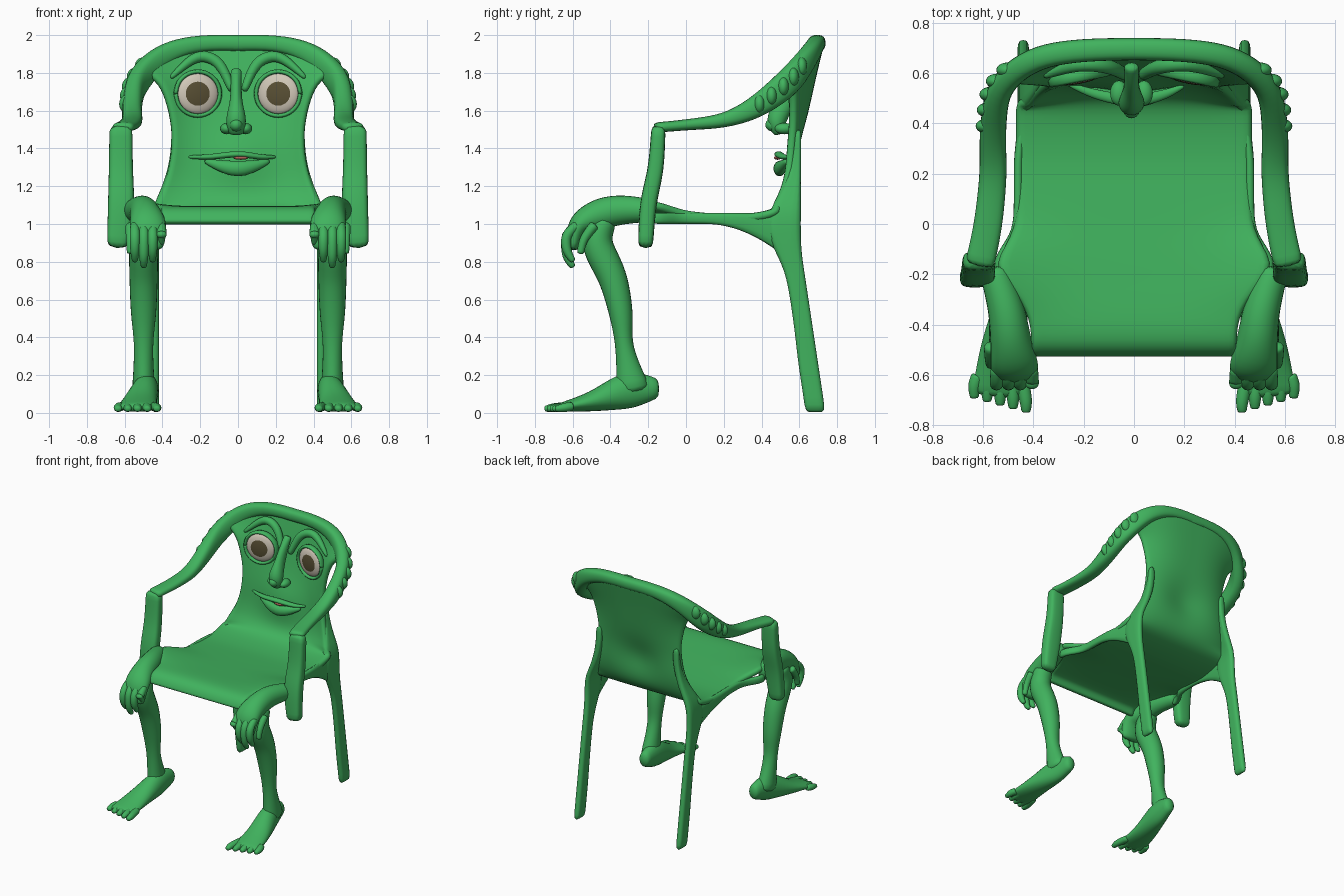
import bpy, bmesh, math
from mathutils import Vector

if "Cube" in bpy.data.objects:
    bpy.data.objects.remove(bpy.data.objects["Cube"])


def material(name, *rgb):
    m = bpy.data.materials.new(name)
    m.use_nodes = True
    m.diffuse_color = (*rgb, 1)
    shader = m.node_tree.nodes["Principled BSDF"]
    shader.inputs["Base Color"].default_value = (*rgb, 1)
    return m


GREEN = material("green plastic", .052, .45, .112)
CREAM = material("eye cream", .64, .58, .48)
BROWN = material("iris brown", .1, .08, .035)
PINK = material("mouth pink", .4, .12, .09)


def finish(name, bm, materials=(GREEN,), mirror=False, thickness=0, rounding=1):
    """Turn a bmesh into a smooth shaded object with its modifiers."""
    bmesh.ops.recalc_face_normals(bm, faces=bm.faces)
    mesh = bpy.data.meshes.new(name)
    bm.to_mesh(mesh)
    bm.free()
    for m in materials:
        mesh.materials.append(m)
    for polygon in mesh.polygons:
        polygon.use_smooth = True
    obj = bpy.data.objects.new(name, mesh)
    bpy.context.collection.objects.link(obj)
    if thickness:
        solid = obj.modifiers.new("Thickness", "SOLIDIFY")
        solid.thickness, solid.offset = thickness, 0
    if rounding:
        soft = obj.modifiers.new("Rounding", "SUBSURF")
        soft.levels = soft.render_levels = rounding
    if mirror:
        obj.modifiers.new("Mirror", "MIRROR")
    return obj


def ease(keys, count):
    """Sample a smooth curve through evenly spaced keys (numbers or vectors)."""
    last = len(keys) - 1
    samples = []
    for i in range(count):
        t = last * i / (count - 1)
        k = max(min(int(t), last - 1), 0)
        f = t - k
        a, b, c, d = (keys[min(max(k + j, 0), last)] for j in (-1, 0, 1, 2))
        bend = (a * 2 - b * 5 + c * 4 - d) + ((b - c) * 3 + d - a) * f
        samples.append(b + ((c - a) + bend * f) * (f / 2))
    return samples


def skin(bm, rows, closed=False):
    """Join rows of points with quads."""
    rows = [[bm.verts.new(p) for p in row] for row in rows]
    for a, b in zip(rows, rows[1:]):
        for i in range(len(a) if closed else len(a) - 1):
            j = (i + 1) % len(a)
            bm.faces.new((a[i], a[j], b[j], b[i]))
    return rows


def sheet(name, rows, **options):
    bm = bmesh.new()
    skin(bm, rows)
    return finish(name, bm, **options)


def sweep(name, path, widths, depths, across="X", box=1, sides=12, **options):
    """Loft rounded sections along a path; widths lie along the named axis."""
    axis = Vector([float(letter == across) for letter in "XYZ"])
    count = 3 * len(path) - 2
    points = ease([Vector(p) for p in path], count)
    rings = []
    for i, (point, w, d) in enumerate(zip(points, ease(widths, count), ease(depths, count))):
        along = points[min(i + 1, count - 1)] - points[max(i - 1, 0)]
        u = (axis - along * axis.dot(along) / along.length_squared).normalized()
        v = along.normalized().cross(u)
        ring = []
        for k in range(sides):
            turn = math.tau * k / sides
            c, s = (math.copysign(abs(q) ** box, q) for q in (math.cos(turn), math.sin(turn)))
            ring.append(point + u * c * w + v * s * d)
        rings.append(ring)
    bm = bmesh.new()
    rings = skin(bm, rings, closed=True)
    bm.faces.new(rings[0])
    bm.faces.new(rings[-1])
    return finish(name, bm, **options)


def in_plane(x, *pairs):
    """A path of (y, z) pairs at one distance from the middle."""
    return [(x, y, z) for y, z in pairs]


def blob(name, centre, size, **options):
    bm = bmesh.new()
    bmesh.ops.create_uvsphere(bm, u_segments=20, v_segments=12, radius=1)
    for v in bm.verts:
        v.co = Vector(centre) + v.co * Vector(size).to_3d().length if isinstance(size, float) \
            else [c + p * s for c, p, s in zip(centre, v.co, size)]
    return finish(name, bm, rounding=0, **options)


def hill(value, centre, spread):
    return math.exp(-((value - centre) / spread) ** 2)


def back_width(z):
    """Half width of the backrest, waisted in the middle."""
    return min(.5, .35 + .75 * (z - 1.45) ** 2)


def seat_width(y):
    """Half width of the seat, flaring out to meet the arm posts."""
    taper = min(max((y + .4) / .3, 0), 1)
    return .41 + .06 * taper + .1 * hill(y, -.18, .1)


def shell_row(y, z, steps=12):
    """One row across the chair, with the mouth swelling out of the backrest."""
    back = z > 1.1
    width = back_width(z) if back else seat_width(y)
    bow = .05 + .2 * max(z - 1.5, 0) if back else 0
    droop = .19 * max((z - 1.7) / .3, 0) ** 1.5 - .05 * hill(y, -.18, .12)
    row = []
    for i in range(-steps, steps + 1):
        s = abs(i / steps) ** 3
        x = width * i / steps
        swell = .05 * hill(x, 0, .2) * hill(z, 1.33, .14) if back else 0
        row.append((x, y - bow * s - swell, z - droop * s))
    return row


# Backrest flowing into the seat
profile = in_plane(0, (.715, 1.98), (.66, 1.75), (.61, 1.5), (.585, 1.25), (.5, 1.08),
                   (.3, 1.03), (.05, 1.04), (-.2, 1.06), (-.45, 1.07), (-.51, 1))
sheet("back_and_seat_shell",
      [shell_row(p.y, p.z) for p in ease([Vector(p) for p in profile], 34)], thickness=.045)

# Rolled top rim running down into both armrests
rim = [(-.1, .695, 1.955), (.2, .69, 1.955), (.4, .65, 1.89), (.53, .54, 1.75),
       (.56, .37, 1.62), (.56, .2, 1.55), (.58, 0, 1.525), (.615, -.17, 1.51)]
sweep("top_rim_and_armrests", rim, [.045, .045, .06, .075, .06, .04, .03, .028],
      [.045, .05, .055, .06], across="Z", box=.75, mirror=True)

# Knobbly bumps along the outer rim
for i, p in enumerate(ease([Vector(p) for p in rim], 40)[14:24:2]):
    blob(f"rim_bump_{i + 1}", (p.x + .025, p.y + .01, p.z + .01), (.045, .03, .05), mirror=True)

# Arm posts
sweep("arm_posts", [(.62, -.145, 1.525), (.62, -.16, 1.3), (.62, -.2, 1.1), (.64, -.215, .87)],
      [.062, .065, .07, .055], [.038, .043, .045, .04], box=.55, mirror=True)

# Back legs rising into the sides of the backrest
leg_rows = []
for i, front in enumerate(ease([.63, .595, .565, .52, .42, .54, .58], 19)):
    z = 1.5 * i / 18
    rear = max(.61, .74 - .15 * z)
    leg_rows.append([(min(.44, back_width(z) - .02), front + (rear - front) * k / 3, z)
                     for k in range(4)])
sheet("back_legs", leg_rows, thickness=.045, mirror=True)

# Side aprons under the seat, closing in on the back legs
apron_rows = []
for i in range(15):
    y = i / 20 - .2
    inset = .01 + .1 * max(y - .25, 0)
    bottom = 1 - max(y - .1, 0) ** 2
    apron_rows.append([(seat_width(y) - inset, y, z) for z in (1.06, (1.06 + bottom) / 2, bottom)])
sheet("seat_side_aprons", apron_rows, thickness=.035, mirror=True)

# Forearms and hands draped over the front corners
sweep("forearms", [(.56, -.17, 1.07), (.51, -.33, 1.075), (.49, -.46, 1.05),
                   (.475, -.57, .99), (.475, -.6, .86)],
      [.06, .075, .085, .1, .08], [.06, .08, .085, .06, .03], mirror=True)
for i in range(4):
    tip = .77 + .03 * (i - 2) ** 2
    sweep(f"finger_{i + 1}",
          in_plane(.405 + .047 * i, (-.57, 1), (-.63, .94), (-.63, tip + .06), (-.595, tip)),
          [.026, .03, .027, .016], [.026, .03, .027, .016], sides=8, mirror=True)
sweep("thumbs", in_plane(.57, (-.48, 1), (-.54, .92), (-.56, .84)),
      [.03, .02], [.03, .02], sides=8, mirror=True)

# Human front legs
sweep("front_legs", in_plane(.5, (-.42, 1.03), (-.47, .9), (-.39, .72), (-.345, .53),
                             (-.325, .34), (-.275, .1)),
      [.07, .08, .078, .07, .052, .065], [.06, .085, .08, .066, .05, .1], mirror=True)

# Feet and toes
sweep("feet", [(.47, -.14, .13), (.485, -.3, .12), (.52, -.5, .06), (.535, -.69, .025)],
      [.04, .068, .095, .115], [.05, .1, .055, .02], mirror=True)
for i in range(5):
    x, y = .43 + .051 * i, .014 * i - .75
    sweep(f"toe_{i + 1}", [(.45 + .042 * i, -.6, .035), (x, y + .05, .028), (x, y, .02)],
          [.03, .028, .018], [.026, .026, .015], sides=8, mirror=True)

# Nose
sweep("nose", in_plane(-.01, (.63, 1.82), (.58, 1.74), (.53, 1.65), (.48, 1.55), (.5, 1.475)),
      [.03, .03, .035, .055, .04], [.02, .04, .05, .055, .03])
blob("nose_tip", (-.01, .46, 1.525), (.035, .04, .035))
for side, word in ((-1, "right"), (1, "left")):
    blob(f"nostril_wing_{word}", (.05 * side - .01, .52, 1.505), (.035, .05, .03))

# Brows and eyelids
sweep("brows", [(.03, .59, 1.7), (.1, .625, 1.85), (.22, .635, 1.885), (.36, .585, 1.77)],
      [.025, .03, .03, .012], [.02, .03, .03, .012], across="Y", mirror=True)
EYE = Vector((.213, .59, 1.69))
lid = [EYE + Vector((math.cos(a), -.2 * math.cos(a), math.sin(a))) * .117
       for a in [math.tau * k / 12 for k in range(13)]]
sweep("eyelids", lid, [.025], [.012], across="Y", sides=8, rounding=0, mirror=True)

# Eyes: shallow domes with a painted iris
bm = bmesh.new()
bmesh.ops.create_uvsphere(bm, u_segments=24, v_segments=20, radius=1)
for face in bm.faces:
    middle = face.calc_center_median()
    face.material_index = int(middle.z > 0 and middle.xy.length < .6)
for v in bm.verts:
    x, y, z = v.co
    v.co = EYE + Vector((x, -.2 * x - .3 * z, y)) * .108
finish("eyes", bm, materials=(CREAM, BROWN), mirror=True, rounding=0)

# Lips and the sliver of open mouth
sweep("upper_lip", [(-.27, .56, 1.355), (-.15, .515, 1.355), (0, .49, 1.37),
                    (.12, .515, 1.355), (.2, .55, 1.355)],
      [.008, .02, .025, .02, .008], [.008, .015, .017, .015, .008], across="Y")
sweep("lower_lip", [(-.18, .535, 1.335), (0, .492, 1.29), (.17, .535, 1.335)],
      [.012, .035, .012], [.012, .045, .012], across="Y")
blob("mouth_opening", (.015, .485, 1.35), (.04, .02, .01), materials=(PINK,))
